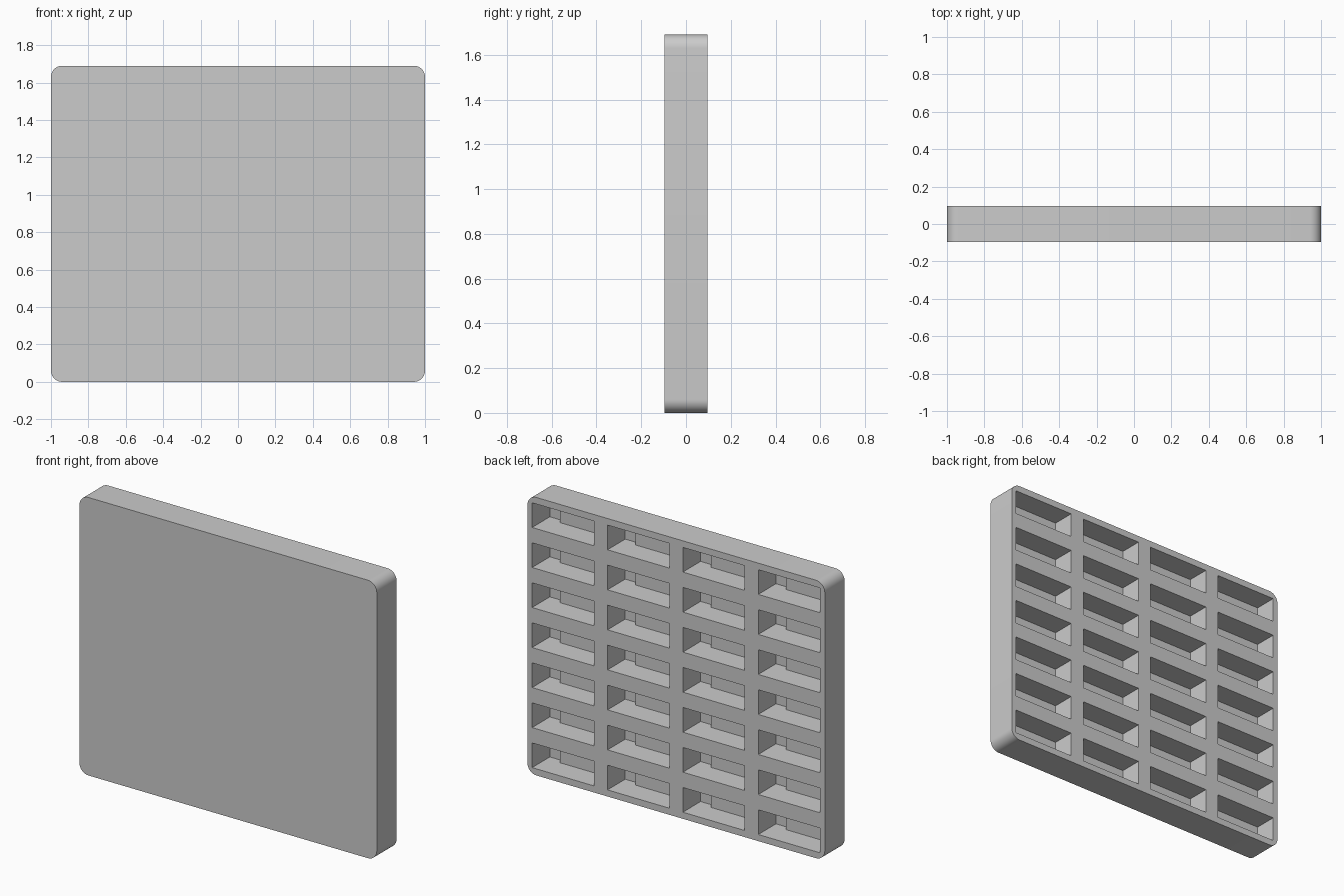
import bpy
import bmesh
from math import radians

WIDTH, DEPTH, HEIGHT, RADIUS = 2.0, 0.19, 1.69, 0.06
COLS, ROWS = 4, 7
PITCH_X, PITCH_Z = 0.507, 0.2433
POCKET_W, POCKET_H = 0.416, 0.15
POCKET_DEPTH, SLOT_DEPTH, SLOT_W = 0.14, 0.17, 0.09

if "Cube" in bpy.data.objects:
    bpy.data.objects.remove(bpy.data.objects["Cube"], do_unlink=True)


def make_object(name, bm):
    bmesh.ops.recalc_face_normals(bm, faces=bm.faces)
    mesh = bpy.data.meshes.new(name)
    bm.to_mesh(mesh)
    bm.free()
    obj = bpy.data.objects.new(name, mesh)
    bpy.context.collection.objects.link(obj)
    return obj


def add_prism(bm, points, offset):
    """Extrude a closed outline along an offset vector."""
    face = bm.faces.new([bm.verts.new(p) for p in points])
    extruded = bmesh.ops.extrude_face_region(bm, geom=[face], use_keep_orig=True)
    verts = [g for g in extruded["geom"] if isinstance(g, bmesh.types.BMVert)]
    bmesh.ops.translate(bm, verts=verts, vec=offset)


# Slab with rounded corners
bm = bmesh.new()
x, y = WIDTH / 2, DEPTH / 2
add_prism(bm, [(-x, -y, 0), (x, -y, 0), (x, -y, HEIGHT), (-x, -y, HEIGHT)], (0, DEPTH, 0))
corners = [e for e in bm.edges if abs(e.verts[0].co.y - e.verts[1].co.y) > y]
bmesh.ops.bevel(bm, geom=corners, offset=RADIUS, segments=10, profile=0.5, affect='EDGES')
panel = make_object("pocketed_panel", bm)

# Stepped pockets: a shallow recess with a deeper slot at one end
bm = bmesh.new()
floor, slot_floor, outside = y - POCKET_DEPTH, y - SLOT_DEPTH, y + 0.05
for col in range(COLS):
    for row in range(ROWS):
        cx = (col - (COLS - 1) / 2) * PITCH_X
        z = HEIGHT / 2 + (row - (ROWS - 1) / 2) * PITCH_Z - POCKET_H / 2
        x0, x1 = cx - POCKET_W / 2, cx + POCKET_W / 2
        step = x1 - SLOT_W
        outline = [(x0, outside), (x0, floor), (step, floor),
                   (step, slot_floor), (x1, slot_floor), (x1, outside)]
        add_prism(bm, [(px, py, z) for px, py in outline], (0, 0, POCKET_H))
cutter = make_object("pocket_cutter", bm)
cutter.hide_render = True

cut = panel.modifiers.new("pockets", 'BOOLEAN')
cut.operation = 'DIFFERENCE'
cut.solver = 'EXACT'
cut.object = cutter
bpy.ops.object.select_all(action='DESELECT')
panel.select_set(True)
bpy.context.view_layer.objects.active = panel
bpy.ops.object.modifier_apply(modifier=cut.name)
bpy.data.objects.remove(cutter, do_unlink=True)

# Plain grey finish
grey = bpy.data.materials.new("light_grey")
grey.use_nodes = True
colour = (0.6, 0.6, 0.6, 1)
grey.diffuse_color = colour
grey.node_tree.nodes["Principled BSDF"].inputs["Base Color"].default_value = colour
panel.data.materials.clear()
panel.data.materials.append(grey)

bpy.ops.object.shade_smooth_by_angle(angle=radians(30))
